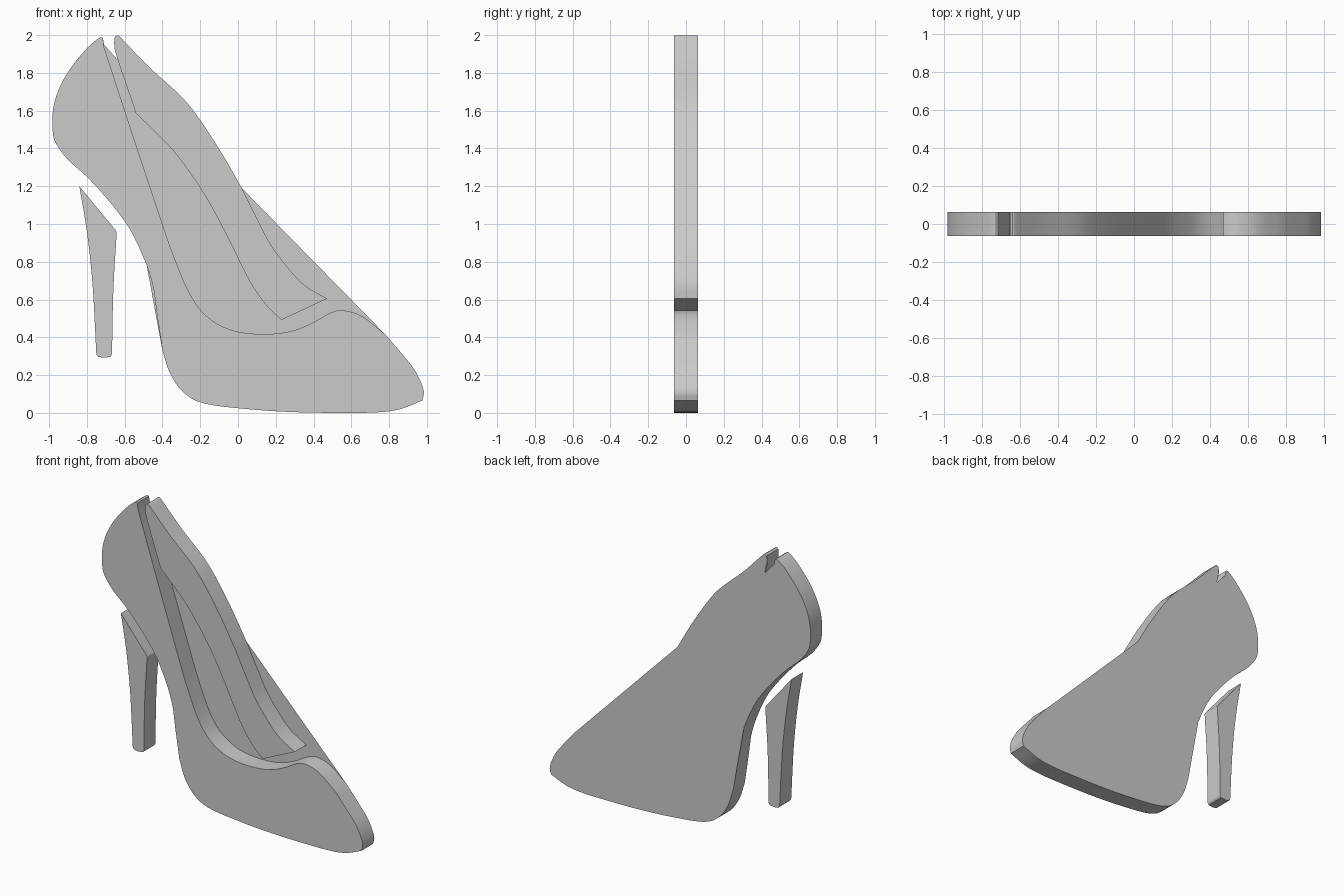
import bpy, bmesh
from math import radians
from mathutils import Vector

if "Cube" in bpy.data.objects:
    bpy.data.objects.remove(bpy.data.objects["Cube"])

HALF = 0.0625  # half thickness


def smooth(pts, steps=4):
    """Catmull-Rom curve through the points, without the last point."""
    p = [Vector(q) for q in pts]
    p = [2 * p[0] - p[1]] + p + [2 * p[-1] - p[-2]]
    out = []
    for a, b, c, d in zip(p, p[1:], p[2:], p[3:]):
        for i in range(steps):
            t = i / steps
            out.append(0.5 * (2 * b + (c - a) * t + (2 * a - 5 * b + 4 * c - d) * t * t
                              + (3 * b - a - 3 * c + d) * t ** 3))
    return out


def make(name, outline, depth=True, back=False):
    """Extrude a counter-clockwise outline, or make only its flat back face."""
    bm = bmesh.new()
    rear = [bm.verts.new((p[0], HALF, p[1])) for p in outline]
    if depth:
        front = [bm.verts.new((p[0], -HALF, p[1])) for p in outline]
        bm.faces.new(front)
        n = len(front)
        for i in range(n):
            j = (i + 1) % n
            bm.faces.new((front[j], front[i], rear[i], rear[j]))
    if back:
        bm.faces.new(rear[::-1])
    mesh = bpy.data.meshes.new(name)
    bm.to_mesh(mesh)
    bm.free()
    ob = bpy.data.objects.new(name, mesh)
    bpy.context.collection.objects.link(ob)
    bpy.ops.object.select_all(action='DESELECT')
    ob.select_set(True)
    bpy.context.view_layer.objects.active = ob
    bpy.ops.object.shade_smooth_by_angle(angle=radians(30))


# Shared edge curves (x, z)
counter = smooth([(-.715, 1.985), (-.735, 1.985), (-.80, 1.93), (-.89, 1.82), (-.95, 1.71),
                  (-.98, 1.60), (-.98, 1.48), (-.96, 1.42), (-.90, 1.34), (-.80, 1.25),
                  (-.69, 1.13), (-.59, 1.0), (-.53, .89), (-.483, .78)])
arch = smooth([(-.483, .78), (-.45, .67), (-.43, .53), (-.40, .33)])
sole = smooth([(-.40, .33), (-.36, .21), (-.29, .11), (-.18, .05), (.05, .02), (.3, .004),
               (.56, 0), (.74, .003), (.86, .02), (.975, .065)])
toe = smooth([(.975, .065), (.983, .12), (.94, .22), (.87, .31), (.78, .415)])
topline = smooth([(.78, .415), (.66, .51), (.56, .542), (.49, .53), (.38, .47), (.27, .43),
                  (.12, .417), (-.04, .44), (-.17, .515), (-.26, .64), (-.34, .83),
                  (-.39, .97), (-.55, 1.45), (-.71, 1.94)])
far_low = smooth([(.472, .605), (.36, .67), (.28, .75), (.18, .88), (.10, 1.03), (.02, 1.19)])
far_high = smooth([(.02, 1.19), (-.08, 1.365), (-.20, 1.55), (-.30, 1.675), (-.47, 1.83),
                   (-.60, 1.965), (-.635, 1.998), (-.652, 1.99)])
far_inner = smooth([(-.652, 1.99), (-.655, 1.95), (-.64, 1.88), (-.54, 1.585)])
insole = smooth([(-.54, 1.585), (-.42, 1.47), (-.32, 1.36), (-.18, 1.16), (-.06, .94),
                 (.06, .70), (.15, .57), (.23, .492)])

# Near side of the shoe
make("shoe_upper", counter + arch + sole + toe + topline + [(-.71, 1.94)])

# Far side strip behind the opening
make("shoe_far_side", far_low + far_high + far_inner + insole + [(.23, .492)])

# Flat back sheet spanning both pieces
make("shoe_back_sheet", counter + [(-.483, .78)] + sole + toe + [(.78, .415)]
     + far_high + [(-.652, 1.99), (-.655, 1.95), (-.638, 1.87), (-.71, 1.95)],
     depth=False, back=True)

# Stiletto heel
make("heel", smooth([(-.84, 1.2), (-.80, .96), (-.77, .68), (-.75, .31)])
     + [(-.75, .31), (-.74, .297), (-.71, .292), (-.675, .297), (-.667, .31)]
     + smooth([(-.667, .31), (-.66, .65), (-.642, .955)])[1:]
     + [(-.642, .955), (-.65, .97)], back=True)
